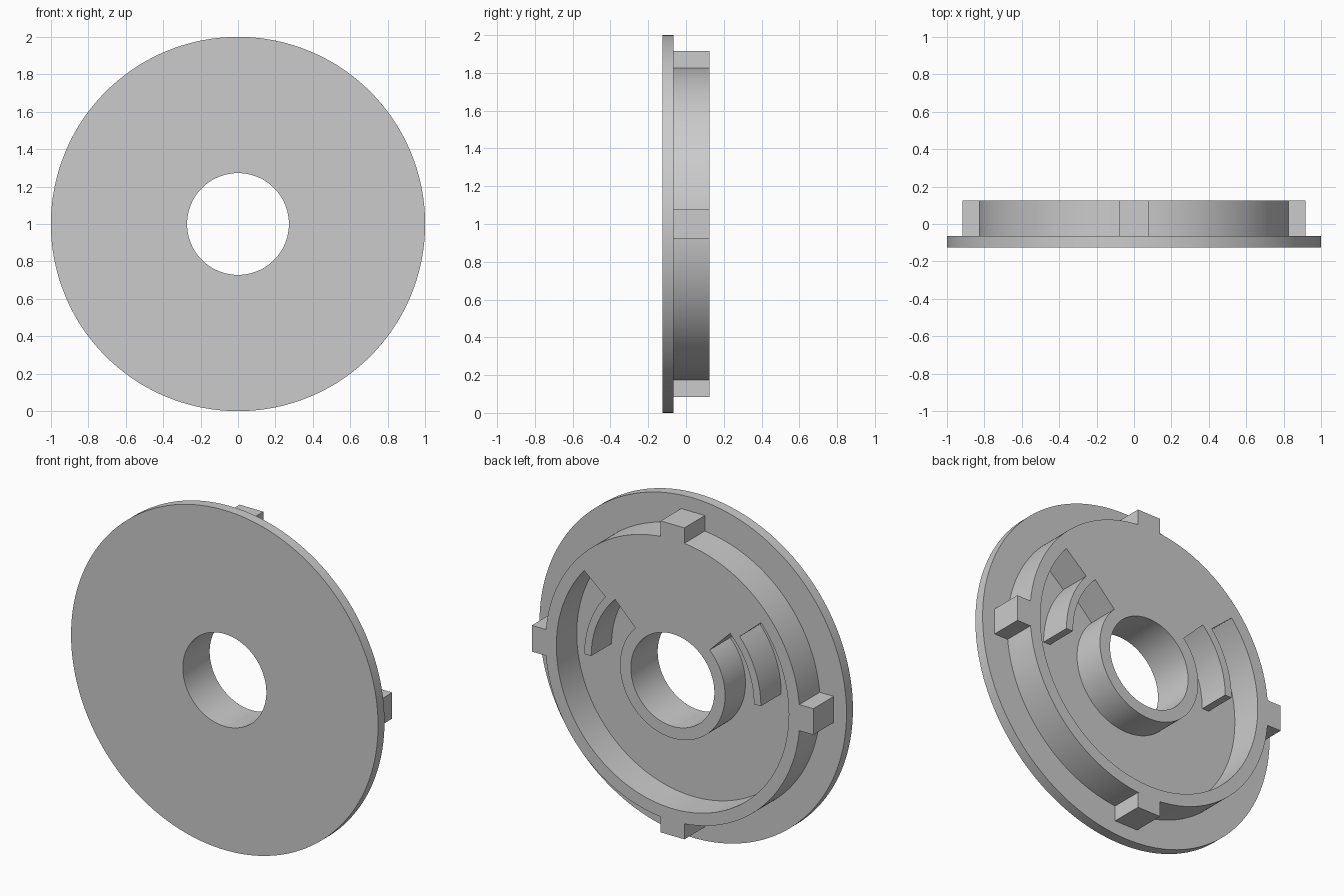
import bpy
import bmesh
from math import cos, sin, radians

cube = bpy.data.objects.get("Cube")
if cube:
    bpy.data.objects.remove(cube)

FRONT, FLOOR, BACK = -0.125, -0.065, 0.125
CENTRE_Z = 1.0
STEP = 1.5                       # degrees per segment
SEGMENTS = int(360 / STEP)

# Radii: bore, hub, inner web, guide rib, outer web, rim, flange edge
RADII = [0.272, 0.342, 0.53, 0.575, 0.757, 0.829, 1.0]

# Raised arc of each band in degrees (None stays at floor level)
RAISED = [(0, 360), (45, 135), (0, 180), (40.5, 139.5), (0, 360), None]

grey = bpy.data.materials.new("plain_grey")
grey.use_nodes = True
grey.diffuse_color = (0.6, 0.6, 0.6, 1)
grey.node_tree.nodes["Principled BSDF"].inputs["Base Color"].default_value = (0.6, 0.6, 0.6, 1)


def finish(name, bm):
    bmesh.ops.remove_doubles(bm, verts=bm.verts, dist=0.0001)
    bmesh.ops.recalc_face_normals(bm, faces=bm.faces)
    mesh = bpy.data.meshes.new(name)
    bm.to_mesh(mesh)
    bm.free()
    mesh.materials.append(grey)
    obj = bpy.data.objects.new(name, mesh)
    bpy.context.collection.objects.link(obj)
    return obj


def level(band, seg):
    """Back surface of one polar cell; outside the disc it is the front plane."""
    if not 0 <= band < len(RAISED):
        return FRONT
    arc = RAISED[band]
    middle = (seg % SEGMENTS + 0.5) * STEP
    return BACK if arc and arc[0] < middle < arc[1] else FLOOR


def build_disc():
    bm = bmesh.new()

    def quad(*corners):
        verts = []
        for ring, seg, y in corners:
            a = radians(seg % SEGMENTS * STEP)
            r = RADII[ring]
            verts.append(bm.verts.new((r * cos(a), y, CENTRE_Z + r * sin(a))))
        bm.faces.new(verts)

    for s in range(SEGMENTS):
        # Front and stepped back surfaces
        for b in range(len(RAISED)):
            for y in (FRONT, level(b, s)):
                quad((b, s, y), (b + 1, s, y), (b + 1, s + 1, y), (b, s + 1, y))
            # End walls of the arcs
            y0, y1 = level(b, s - 1), level(b, s)
            if y0 != y1:
                quad((b, s, y0), (b + 1, s, y0), (b + 1, s, y1), (b, s, y1))
        # Round walls
        for ring in range(len(RADII)):
            y0, y1 = level(ring - 1, s), level(ring, s)
            if y0 != y1:
                quad((ring, s, y0), (ring, s + 1, y0), (ring, s + 1, y1), (ring, s, y1))
    return finish("flanged_disc", bm)


def build_tab(name, dx, dz):
    """Square locking tab standing out from the rim."""
    inner, outer, width = 0.826, 0.917, 0.154
    mid, length = (inner + outer) / 2, outer - inner
    bm = bmesh.new()
    bmesh.ops.create_cube(bm, size=1)
    for v in bm.verts:
        v.co.x = v.co.x * (length if dx else width) + dx * mid
        v.co.z = v.co.z * (length if dz else width) + dz * mid + CENTRE_Z
        v.co.y = BACK if v.co.y > 0 else FLOOR
    finish(name, bm)


disc = build_disc()
bpy.ops.object.select_all(action='DESELECT')
disc.select_set(True)
bpy.context.view_layer.objects.active = disc
bpy.ops.object.shade_smooth_by_angle(angle=radians(30))

for name, dx, dz in (("left_tab", 1, 0), ("right_tab", -1, 0),
                     ("top_tab", 0, 1), ("bottom_tab", 0, -1)):
    build_tab(name, dx, dz)
